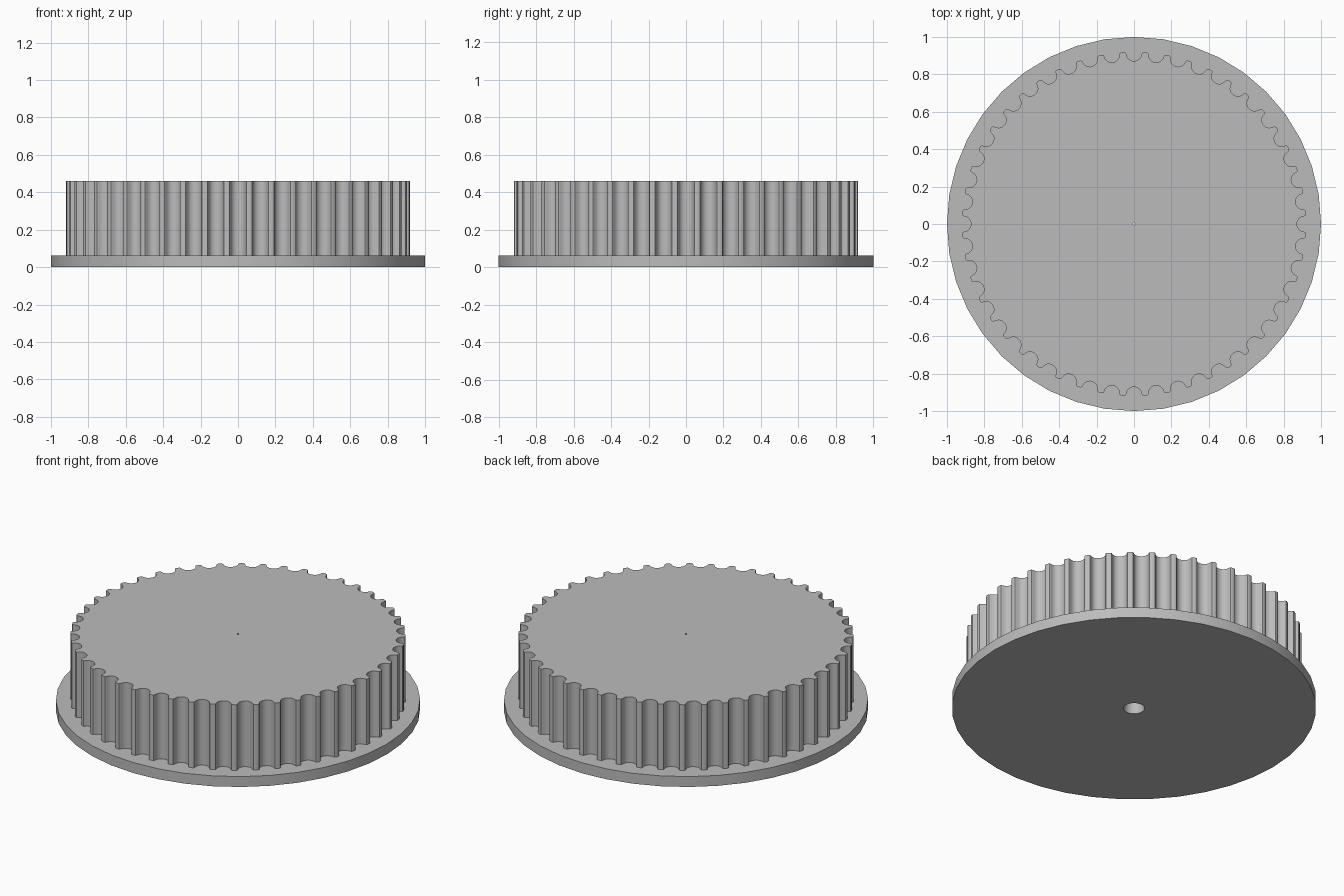
import bpy, bmesh, math
from mathutils import Vector, Matrix

TEETH = 48
DRUM_R = 0.92
MM = DRUM_R / 15.02          # belt profile units to model units
FLANGE_TOP, TOP = 0.063, 0.461
BORE_BOTTOM, BORE_TOP = 0.058, 0.005

if "Cube" in bpy.data.objects:
    bpy.data.objects.remove(bpy.data.objects["Cube"], do_unlink=True)

grey = bpy.data.materials.new("plain grey")
grey.use_nodes = True
colour = (0.5, 0.5, 0.5, 1)
grey.diffuse_color = colour
grey.node_tree.nodes["Principled BSDF"].inputs["Base Color"].default_value = colour


def circle(radius, sides):
    return [Vector((radius * math.cos(math.tau * i / sides),
                    radius * math.sin(math.tau * i / sides))) for i in range(sides)]


def bore_radius(z):
    return BORE_BOTTOM + (BORE_TOP - BORE_BOTTOM) * z / TOP


def bored_solid(name, outline, z0, z1):
    """Extrude an outline and leave a tapered bore through its middle."""
    bm = bmesh.new()
    levels = []
    for z in (z0, z1):
        loops = []
        for pts in (outline, circle(bore_radius(z), 40)):
            loops.append([bm.verts.new((p.x, p.y, z)) for p in pts])
        levels.append(loops)
    # Outer wall and bore wall
    for low, high in zip(*levels):
        n = len(low)
        for i in range(n):
            j = (i + 1) % n
            bm.faces.new((low[i], low[j], high[j], high[i]))
    # End caps around the bore
    for loops in levels:
        rim = {v for loop in loops for v in loop}
        edges = [e for e in bm.edges if all(v in rim for v in e.verts)]
        bmesh.ops.triangle_fill(bm, edges=edges, use_beauty=True)
    bmesh.ops.recalc_face_normals(bm, faces=bm.faces)
    mesh = bpy.data.meshes.new(name)
    bm.to_mesh(mesh)
    bm.free()
    mesh.materials.append(grey)
    ob = bpy.data.objects.new(name, mesh)
    bpy.context.collection.objects.link(ob)
    bpy.ops.object.select_all(action='DESELECT')
    ob.select_set(True)
    bpy.context.view_layer.objects.active = ob
    bpy.ops.object.shade_smooth_by_angle(angle=math.radians(30))
    return ob


# Half of one rounded belt groove: (half width, depth)
half = [(0.85, 0), (0.735, 0.037), (0.68, 0.13), (0.656, 0.24), (0.62, 0.343),
        (0.572, 0.444), (0.512, 0.54), (0.407, 0.637), (0.282, 0.707), (0.144, 0.75)]
groove = [(-w, d) for w, d in half] + [(0, 0.765)] + [(w, d) for w, d in reversed(half)]

# Toothed outline, one groove per pitch
outline = []
for k in range(TEETH):
    turn = Matrix.Rotation(math.tau * k / TEETH, 2)
    outline += [turn @ Vector((DRUM_R - (0.024 + d) * MM, w * MM)) for w, d in groove]
    # Crown of the land between two grooves
    outline.append(Matrix.Rotation(math.tau * (k + 0.5) / TEETH, 2) @ Vector((DRUM_R, 0)))

bored_solid("flange", circle(1, 40), 0, FLANGE_TOP)
bored_solid("toothed_drum", outline, FLANGE_TOP, TOP)
